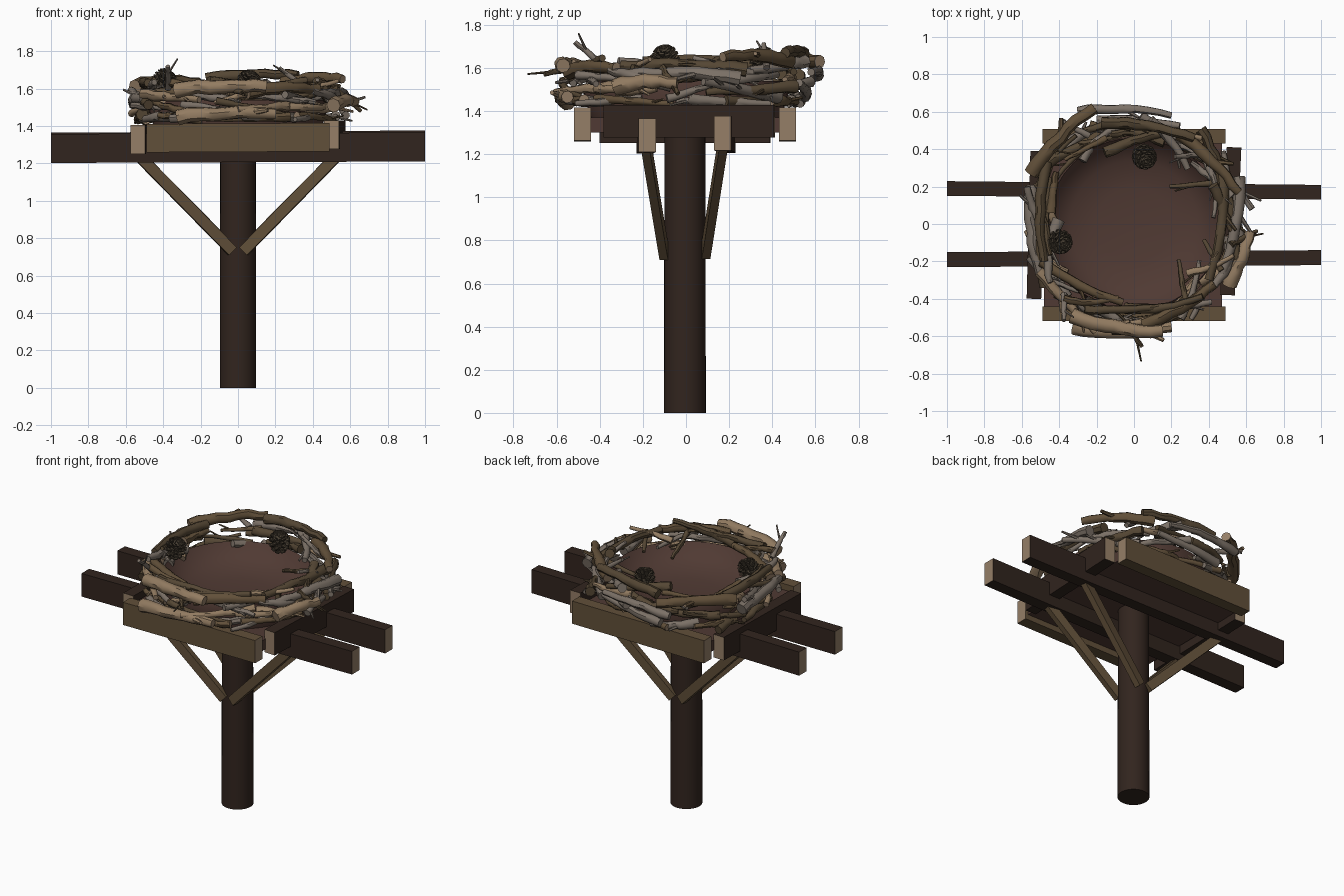
import bpy, bmesh, math, random
from mathutils import Vector, Matrix

if "Cube" in bpy.data.objects:
    bpy.data.objects.remove(bpy.data.objects["Cube"])

random.seed(11)
V = Vector


def mat(name, c):
    m = bpy.data.materials.new(name)
    m.diffuse_color = (*c, 1)
    m.use_nodes = True
    m.node_tree.nodes["Principled BSDF"].inputs["Base Color"].default_value = m.diffuse_color
    return m


DARK = mat("dark_wood", (0.031, 0.018, 0.013))
OLIVE = mat("olive_wood", (0.12, 0.079, 0.041))
CUT = mat("cut_end", (0.30, 0.21, 0.135))
RED = mat("red_brown", (0.08, 0.042, 0.033))
GREY = mat("grey_bark", (0.20, 0.165, 0.135))
TAN = mat("tan_bark", (0.29, 0.20, 0.12))
BROWN = mat("brown_bark", (0.09, 0.062, 0.034))
CONE = mat("cone_brown", (0.065, 0.05, 0.033))


def finish(bm, name, mats, smooth=False):
    bmesh.ops.recalc_face_normals(bm, faces=bm.faces)
    me = bpy.data.meshes.new(name)
    bm.to_mesh(me)
    bm.free()
    for m in mats:
        me.materials.append(m)
    ob = bpy.data.objects.new(name, me)
    bpy.context.collection.objects.link(ob)
    if smooth:
        bpy.ops.object.select_all(action='DESELECT')
        ob.select_set(True)
        bpy.context.view_layer.objects.active = ob
        bpy.ops.object.shade_smooth_by_angle(angle=math.radians(45))
    return ob


def beam(name, a, b, w, h, m, end=CUT):
    """Box from a to b: w is horizontal width, h the other thickness."""
    a, b = V(a), V(b)
    x = (b - a).normalized()
    y = V((0, 0, 1)).cross(x).normalized()
    M = Matrix((x, y, x.cross(y))).transposed().to_4x4()
    M.translation = (a + b) / 2
    bm = bmesh.new()
    bmesh.ops.create_cube(bm, size=1)
    bm.normal_update()
    for f in bm.faces:
        f.material_index = 1 if abs(f.normal.x) > 0.9 else 0
    bmesh.ops.scale(bm, vec=((b - a).length, w, h), verts=bm.verts)
    bmesh.ops.transform(bm, matrix=M, verts=bm.verts)
    return finish(bm, name, (m, end))


# Post
bm = bmesh.new()
bmesh.ops.create_cone(bm, cap_ends=True, segments=32, radius1=0.097, radius2=0.095, depth=1.3,
                      matrix=Matrix.Translation((0, -0.005, 0.65)))
finish(bm, "post", (DARK,), True)

# Crossarms, frame boards, deck
beam("back_crossarm", (-1, 0.19, 1.285), (1, 0.17, 1.297), 0.078, 0.158, DARK)
beam("front_crossarm", (-1, -0.19, 1.28), (1, -0.18, 1.288), 0.08, 0.155, DARK)
beam("front_board", (-0.49, -0.48, 1.335), (0.49, -0.48, 1.34), 0.078, 0.152, OLIVE)
beam("back_board", (-0.49, 0.47, 1.335), (0.49, 0.47, 1.34), 0.078, 0.152, OLIVE)
beam("left_board", (-0.535, -0.4, 1.328), (-0.515, 0.39, 1.328), 0.078, 0.155, DARK)
beam("right_board", (0.5, -0.38, 1.353), (0.535, 0.41, 1.353), 0.078, 0.152, DARK)
beam("deck", (-0.48, 0, 1.335), (0.47, 0, 1.335), 0.89, 0.07, RED, RED)

# Diagonal braces
for side, sx in (("left", -1), ("right", 1)):
    beam("front_" + side + "_brace", (sx * 0.03, -0.10, 0.73), (sx * 0.53, -0.185, 1.24),
         0.04, 0.058, OLIVE, OLIVE)
    beam("back_" + side + "_brace", (sx * 0.03, 0.09, 0.735), (sx * 0.53, 0.17, 1.24),
         0.04, 0.058, OLIVE, OLIVE)

# Nest bowl: lathed profile
bm = bmesh.new()
prof = [(0, 1.405), (0.2, 1.41), (0.34, 1.435), (0.42, 1.485), (0.46, 1.54),
        (0.475, 1.48), (0.44, 1.36), (0, 1.36)]
vs = [bm.verts.new((r, 0, z)) for r, z in prof]
es = [bm.edges.new(p) for p in zip(vs, vs[1:])]
bmesh.ops.spin(bm, geom=vs + es, axis=(0, 0, 1), cent=(0, 0, 0), angle=math.tau, steps=40)
bmesh.ops.remove_doubles(bm, verts=bm.verts, dist=1e-4)
finish(bm, "nest_bowl", (RED,), True)


def tube(bm, pts, r0, r1, sides=8, knots=True):
    """Tapered, slightly knotty limb with flat cut ends, curved through three points."""
    n = 8
    a, b, c = [V(p) for p in pts]
    ctrl = b * 2 - (a + c) / 2
    path, rings = [], []
    for i in range(n + 1):
        t = i / n
        p = a * (1 - t) ** 2 + ctrl * 2 * t * (1 - t) + c * t * t
        if knots and 0 < i < n:
            p += V([random.uniform(-.16, .16) * r0 for _ in range(3)])
        path.append(p)
    for i, p in enumerate(path):
        d = (path[min(i + 1, n)] - path[max(i - 1, 0)]).normalized()
        u = d.cross(V((0.13, 0.2, 1))).normalized()
        w = d.cross(u)
        r = (r0 + (r1 - r0) * i / n) * (random.uniform(0.93, 1.1) if knots else 1)
        rings.append([bm.verts.new(p + (u * math.cos(q) + w * math.sin(q)) * r)
                      for q in [math.tau * k / sides for k in range(sides)]])
    for s, e in zip(rings, rings[1:]):
        for k in range(sides):
            j = (k + 1) % sides
            bm.faces.new((s[k], s[j], e[j], e[k]))
    for ring in (rings[0], rings[-1]):
        bm.faces.new(ring).material_index = 1
    return path


def stick(name, pts, r0, r1, m, twigs=1):
    bm = bmesh.new()
    path = tube(bm, pts, r0, r1)
    for _ in range(twigs):
        i = random.randint(3, 6)
        p = path[i]
        d = (path[i + 1] - p).normalized()
        out = V((p.x, p.y, 0)).normalized() * random.choice((-0.6, 0.8))
        tip = p + (d + out + V((0, 0, random.uniform(-.3, .3)))).normalized() \
            * random.uniform(0.07, 0.13)
        tube(bm, (p, (p + tip) / 2, tip), r1 * 0.65, r1 * 0.4, 6, False)
    finish(bm, name, (m, CUT if m in (OLIVE, TAN) else m), True)


# Large rim sticks: bark, thickness, start and end seen from above, height
rim = [
    (OLIVE, .042, -.55, .27, -.21, .62, 1.63),
    (BROWN, .034, -.17, .54, .32, .46, 1.67),
    (GREY, .028, -.30, .60, .20, .58, 1.58),
    (OLIVE, .036, .24, .48, .56, .17, 1.65),
    (BROWN, .032, .47, .28, .40, -.30, 1.61),
    (GREY, .034, .56, .25, .47, -.27, 1.57),
    (TAN, .040, .51, -.33, .62, -.04, 1.53),
    (TAN, .045, -.33, -.49, .15, -.57, 1.61),
    (OLIVE, .036, .05, -.54, .43, -.32, 1.60),
    (TAN, .040, -.32, -.55, .20, -.55, 1.465),
    (OLIVE, .030, -.49, -.20, -.06, -.42, 1.58),
    (GREY, .036, -.55, .20, -.50, -.27, 1.54),
    (BROWN, .032, -.47, .33, -.48, -.20, 1.63),
]
for i, (m, r, x0, y0, x1, y1, z) in enumerate(rim):
    a, c = V((x0, y0, z - .02)), V((x1, y1, z))
    mid = (a + c) / 2
    bulge = V((mid.x, mid.y, 0)).normalized() * (c - a).length_squared * 0.1
    stick(f"rim_stick_{i + 1}", (a, mid + bulge + V((0, 0, .015)), c), r, r * 0.68, m, 1)

# Thin twigs poking up, inward and outward: angle, outward lean, rise
for i, (ang, lean, rise) in enumerate(((45, -.12, .11), (225, .10, .12), (117, .14, .02),
                                       (25, -.27, -.07), (-58, -.24, -.1), (-12, .12, -.12),
                                       (-95, .12, -.03), (-28, -.16, -.05))):
    o = V((math.cos(math.radians(ang)), math.sin(math.radians(ang)), 0))
    a = o * 0.53 + V((0, 0, 1.6))
    c = a + o * lean + V((-o.y, o.x, 0)) * 0.1 + V((0, 0, rise))
    stick(f"poking_twig_{i + 1}", (a, (a + c) / 2, c), 0.018, 0.011, (GREY, BROWN)[i > 2], 1)

# Woven layers of smaller sticks, straighter and crossing one another
num = 0
for z, rad, count in ((1.445, 0.54, 16), (1.50, 0.55, 17), (1.555, 0.53, 16), (1.61, 0.49, 12)):
    for k in range(count):
        num += 1
        a = math.tau * (k + random.uniform(-.4, .4)) / count
        o = V((math.cos(a), math.sin(a), 0))
        mid = o * (rad + random.uniform(-.05, .02)) + V((0, 0, z))
        half = V((-o.y, o.x, 0)) * random.choice((-1, 1)) * random.uniform(0.1, 0.23)
        half += o * random.uniform(-.09, .09) + V((0, 0, random.uniform(-.045, .045)))
        half.z = max(half.z, -.035) if z > 1.45 else half.z * 0.4
        bend = o * random.uniform(0, 0.045)
        r = random.uniform(.018, .033)
        stick(f"woven_stick_{num}", (mid - half - bend, mid, mid + half - bend), r, r * 0.55,
              random.choice((OLIVE, GREY, BROWN, BROWN, GREY, TAN)), random.randint(0, 2))


# Pine cones: core plus spiral of scales
def pine_cone(name, loc, rot):
    bm = bmesh.new()
    bmesh.ops.create_uvsphere(bm, u_segments=12, v_segments=8, radius=0.042,
                              matrix=Matrix.Diagonal((1, 1, 1.35, 1)))
    n = 64
    for i in range(n):
        t = (i + 0.5) / n
        r = 0.075 * math.sin(math.pi * (0.12 + 0.82 * t)) ** 0.7
        M = (Matrix.Translation((0, 0, -0.055 + 0.12 * t)) @ Matrix.Rotation(i * 2.39996, 4, 'Z')
             @ Matrix.Rotation(-0.3 - 0.8 * t, 4, 'Y') @ Matrix.Translation((r * 0.65, 0, 0))
             @ Matrix.Diagonal((r * 0.8, 0.024, 0.009, 1)))
        bmesh.ops.create_cube(bm, size=1, matrix=M)
    M = Matrix.Translation(loc) @ Matrix.Rotation(rot[0], 4, 'X') @ Matrix.Rotation(rot[1], 4, 'Y')
    bmesh.ops.transform(bm, matrix=M, verts=bm.verts)
    finish(bm, name, (CONE,))


pine_cone("back_pine_cone", (0.05, 0.37, 1.605), (0.4, 0.2))
pine_cone("left_pine_cone", (-0.41, -0.09, 1.615), (0.2, 0.5))
